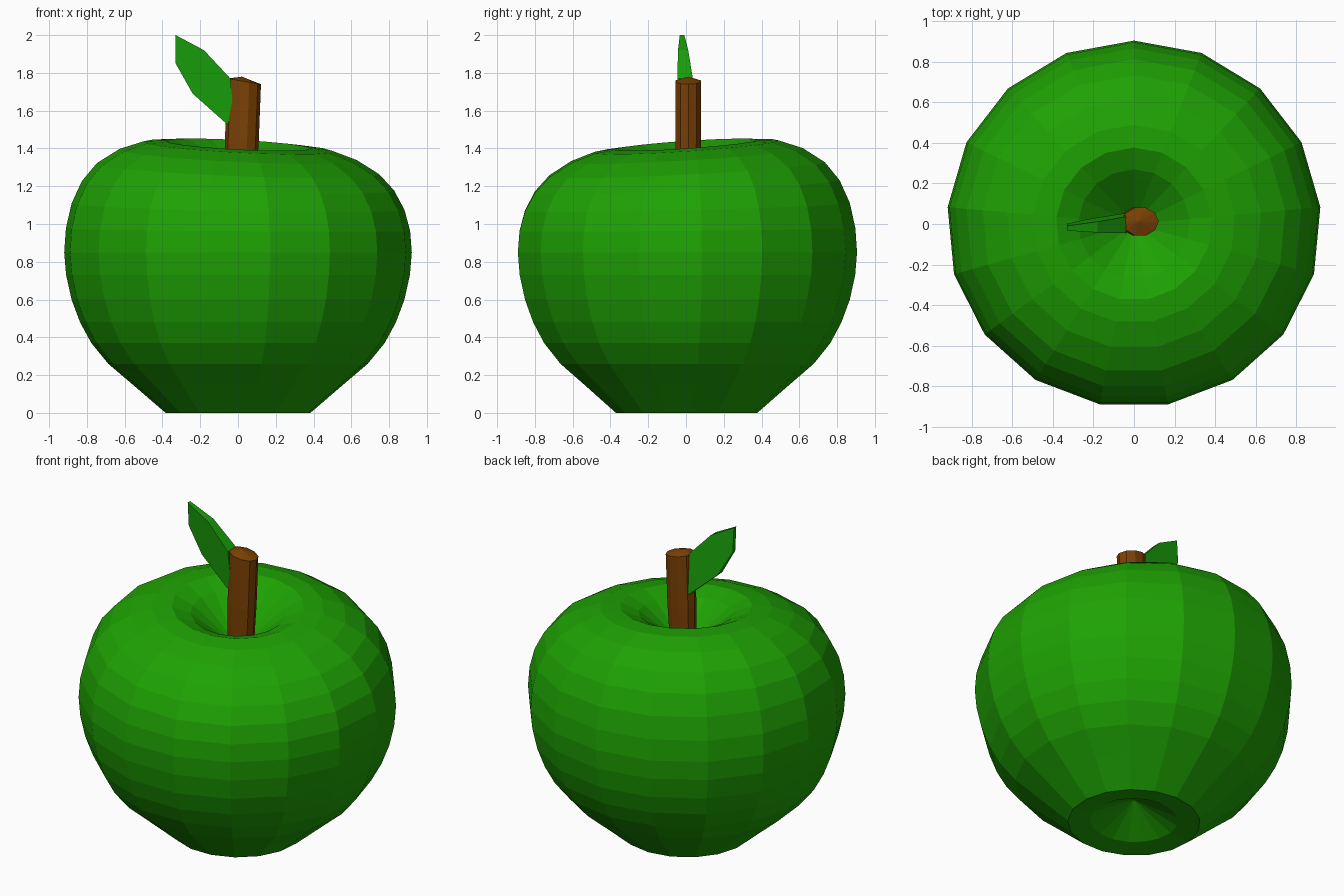
import bpy, bmesh, math

if "Cube" in bpy.data.objects:
    bpy.data.objects.remove(bpy.data.objects["Cube"])

def material(name, rgb):
    m = bpy.data.materials.new(name)
    m.diffuse_color = (*rgb, 1)
    m.use_nodes = True
    m.node_tree.nodes["Principled BSDF"].inputs["Base Color"].default_value = m.diffuse_color
    return m

green = material("apple green", (0.013, 0.36, 0.001))
leaf_green = material("leaf green", (0.010, 0.35, 0.003))
brown = material("stem brown", (0.20, 0.053, 0.001))

def loft(name, rings, mat, bottom_tip=None, top_tip=None):
    """Join equal-length rings of points; close ends with a tip or a flat cap."""
    bm = bmesh.new()
    loops = [[bm.verts.new(p) for p in r] for r in rings]
    n = len(loops[0])
    for a, b in zip(loops, loops[1:]):
        for i in range(n):
            j = (i + 1) % n
            bm.faces.new((a[i], a[j], b[j], b[i]))
    for loop, tip in ((loops[0], bottom_tip), (loops[-1], top_tip)):
        if tip:
            t = bm.verts.new(tip)
            for i in range(n):
                bm.faces.new((loop[i], loop[(i + 1) % n], t))
        else:
            bm.faces.new(loop)
    bmesh.ops.recalc_face_normals(bm, faces=bm.faces)
    me = bpy.data.meshes.new(name)
    bm.to_mesh(me)
    bm.free()
    me.materials.append(mat)
    ob = bpy.data.objects.new(name, me)
    bpy.context.collection.objects.link(ob)
    return ob

# Apple body: 17-sided lathe, dimpled at both ends, top leaning slightly
profile = [(0.255, 0.015), (0.385, 0.0), (0.56, 0.15), (0.69, 0.26),
           (0.78, 0.37), (0.84, 0.48), (0.885, 0.60), (0.914, 0.73), (0.924, 0.85),
           (0.915, 0.97), (0.885, 1.09), (0.83, 1.20), (0.75, 1.29), (0.63, 1.365),
           (0.50, 1.41), (0.385, 1.42), (0.275, 1.375)]

def body_ring(r, z):
    pts = []
    lean = max(0, (z - 0.9) / 0.5)
    for i in range(17):
        a = math.pi / 2 + i * math.tau / 17
        x, y = r * math.cos(a), r * math.sin(a) * 0.98
        pts.append((x, y, z + lean * (-0.05 * x + 0.065 * y)))
    return pts

loft("apple_body", [body_ring(r, z) for r, z in profile], green, (0, 0, 0.15), (0, 0, 1.16))

# Stem: slightly tapered post with a low slanted point
def stem_ring(cx, r, z, slant=0):
    return [(cx + r * 1.12 * math.cos(i * math.tau / 10), 0.012 + r * 0.9 * math.sin(i * math.tau / 10),
             z + slant * math.cos(i * math.tau / 10)) for i in range(10)]

loft("stem", [stem_ring(0.01, 0.07, 1.12), stem_ring(0.02, 0.08, 1.43),
              stem_ring(0.032, 0.08, 1.755, -0.015)], brown, None, (0.02, 0.012, 1.78))

# Leaf: upright wedge, thick at the stem and thin at the tip, leaning to the front
outline = [(-0.33, 2.0), (-0.18, 1.92), (-0.04, 1.77), (-0.02, 1.53),
           (-0.06, 1.53), (-0.24, 1.69), (-0.33, 1.85)]

def leaf_side(s):
    return [(x, 0.012 - 0.07 * (z - 1.53) + s * (0.012 + 0.1 * (x + 0.33)), z) for x, z in outline]

loft("leaf", [leaf_side(-1), leaf_side(1)], leaf_green)
